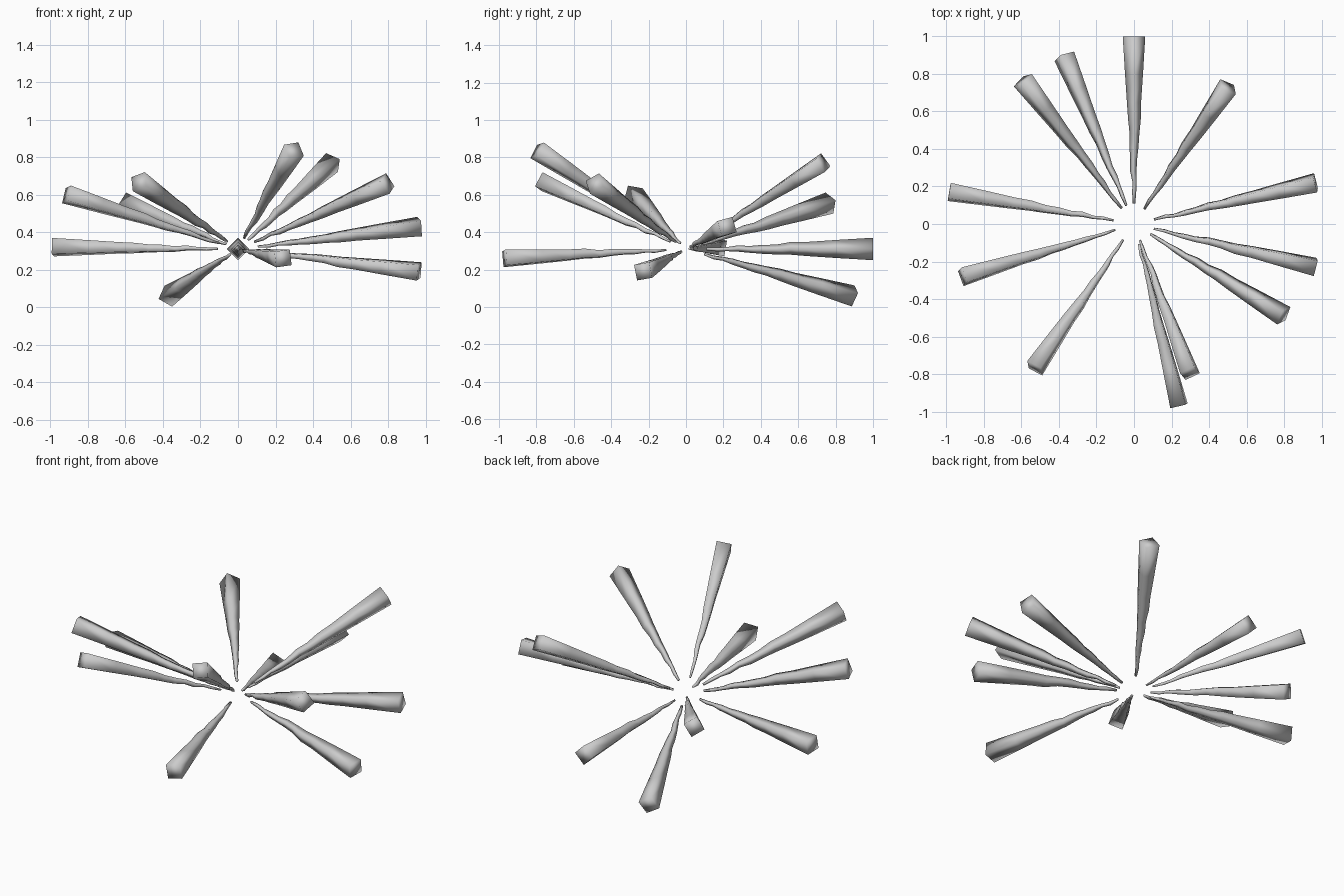
import bpy, bmesh, math, random
from mathutils import Vector

cube = bpy.data.objects.get("Cube")
if cube:
    bpy.data.objects.remove(cube, do_unlink=True)

random.seed(4)
CENTRE = Vector((0, 0, 0.31))

grey = bpy.data.materials.new("light_grey")
grey.use_nodes = True
grey.diffuse_color = (0.6, 0.6, 0.6, 1)
grey.node_tree.nodes["Principled BSDF"].inputs["Base Color"].default_value = (0.6, 0.6, 0.6, 1)

# Taper: distance from the centre, half diagonal of the square section
PROFILE = [(0.11, 0.007), (0.17, 0.011), (0.22, 0.011), (0.28, 0.017), (0.34, 0.018),
           (0.41, 0.024), (0.48, 0.026), (0.56, 0.034), (0.65, 0.038), (0.8, 0.048), (1.0, 0.06)]


def make_spike(name, tip, roll):
    """Four-sided spike that widens outwards, with a slightly uneven inner half."""
    axis = (Vector(tip) - CENTRE).normalized()
    side = Vector((0, 0, 1)).cross(axis).normalized()
    up = axis.cross(side)
    bm = bmesh.new()
    rings = []
    for dist, radius in PROFILE:
        wobble = 0.004 if 0.15 < dist < 0.6 else 0
        mid = CENTRE + axis * dist
        mid += side * random.uniform(-wobble, wobble) + up * random.uniform(-wobble, wobble)
        ring = []
        for k in range(4):
            a = math.radians(roll + 45 + 90 * k)
            ring.append(bm.verts.new(mid + radius * (side * math.cos(a) + up * math.sin(a))))
        rings.append(ring)
    for low, high in zip(rings, rings[1:]):
        for k in range(4):
            n = (k + 1) % 4
            bm.faces.new((low[k], low[n], high[n], high[k]))
    bm.faces.new(rings[0][::-1])
    bm.faces.new(rings[-1])
    bmesh.ops.recalc_face_normals(bm, faces=bm.faces)
    for face in bm.faces:
        face.smooth = True
    mesh = bpy.data.meshes.new(name)
    bm.to_mesh(mesh)
    bm.free()
    mesh.materials.append(grey)
    bpy.context.collection.objects.link(bpy.data.objects.new(name, mesh))


# Tip centre and roll of the square section, in degrees
SPIKES = [
    ((0.0, 1.0, 0.31), 45), ((0.5, 0.73, 0.77), 25), ((0.97, 0.22, 0.43), 15),
    ((0.97, -0.23, 0.19), 10), ((0.8, -0.49, 0.66), 30), ((0.3, -0.8, 0.84), 10),
    ((0.24, -0.97, 0.26), 8), ((-0.53, -0.77, 0.67), 20), ((-0.91, -0.28, 0.6), 10),
    ((-0.98, 0.17, 0.32), 10), ((-0.58, 0.75, 0.55), 30), ((-0.37, 0.89, 0.06), 30),
]
for i, (tip, roll) in enumerate(SPIKES, 1):
    make_spike(f"spike_{i}", tip, roll)
